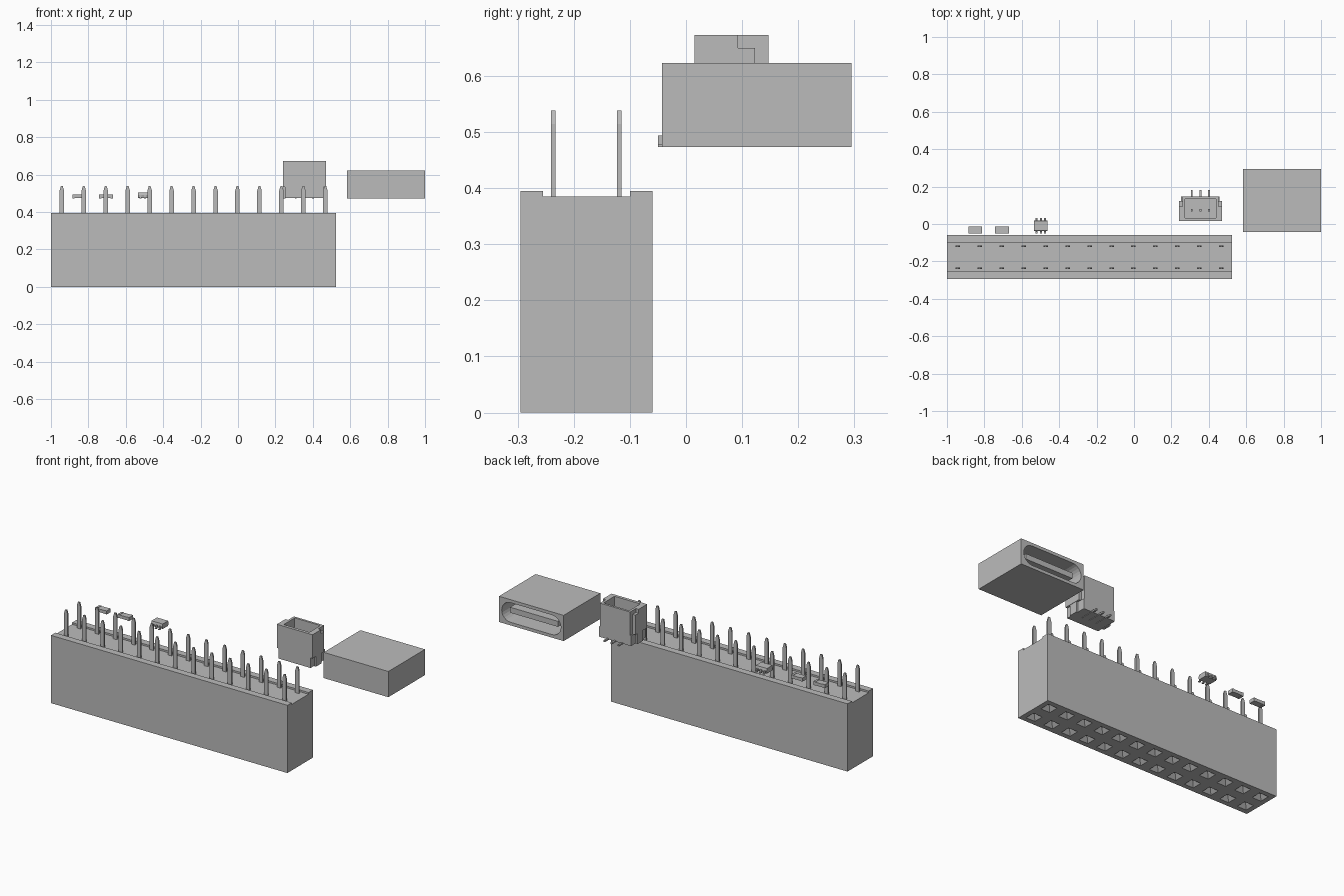
import bpy, bmesh, math
from mathutils import Vector

if "Cube" in bpy.data.objects:
    bpy.data.objects.remove(bpy.data.objects["Cube"], do_unlink=True)

grey = bpy.data.materials.new("neutral grey")
grey.use_nodes = True
colour = (0.5, 0.5, 0.5, 1)
grey.diffuse_color = colour
grey.node_tree.nodes["Principled BSDF"].inputs["Base Color"].default_value = colour


def finish(name, bm):
    bmesh.ops.recalc_face_normals(bm, faces=bm.faces)
    mesh = bpy.data.meshes.new(name)
    bm.to_mesh(mesh)
    bm.free()
    mesh.materials.append(grey)
    ob = bpy.data.objects.new(name, mesh)
    bpy.context.collection.objects.link(ob)
    return ob


def add_box(bm, x, y, z):
    """Box from (min, max) pairs."""
    verts = bmesh.ops.create_cube(bm, size=1)["verts"]
    for v in verts:
        v.co = Vector([(lo + hi) / 2 + c * (hi - lo) for c, (lo, hi) in zip(v.co, (x, y, z))])


def boxes(name, *items):
    bm = bmesh.new()
    for item in items:
        add_box(bm, *item)
    return finish(name, bm)


def add_prism(bm, points, push):
    """Extrude a closed outline along a vector."""
    face = bm.faces.new([bm.verts.new(p) for p in points])
    out = bmesh.ops.extrude_face_region(bm, geom=[face])["geom"]
    bmesh.ops.translate(bm, vec=push, verts=[g for g in out if isinstance(g, bmesh.types.BMVert)])


def cut(ob, cutter):
    """Subtract the cutter, keep the result as plain mesh."""
    cutter.hide_render = True
    mod = ob.modifiers.new("cut", "BOOLEAN")
    mod.operation, mod.solver, mod.object = "DIFFERENCE", "EXACT", cutter
    bpy.context.view_layer.update()
    mesh = bpy.data.meshes.new_from_object(ob.evaluated_get(bpy.context.evaluated_depsgraph_get()))
    ob.modifiers.clear()
    ob.data = mesh
    bpy.data.objects.remove(cutter, do_unlink=True)


# Pin header: body with a shallow channel along the top
columns = [-0.942 + 0.1174 * i for i in range(13)]
rows = (-0.237, -0.119)
bm = bmesh.new()
outline = [(-0.295, 0), (-0.06, 0), (-0.06, 0.395), (-0.1, 0.395),
           (-0.1, 0.385), (-0.255, 0.385), (-0.255, 0.395), (-0.295, 0.395)]
add_prism(bm, [(-1, y, z) for y, z in outline], (1.525, 0, 0))
header = finish("header_body", bm)

# Funnel-shaped sockets on the underside
bm = bmesh.new()
for x in columns:
    for y in rows:
        rings = []
        for half, z in ((0.034, -0.005), (0.007, 0.025)):
            rings.append([bm.verts.new((x + sx * half, y + sy * half, z))
                          for sx, sy in ((-1, -1), (1, -1), (1, 1), (-1, 1))])
        low, high = rings
        bm.faces.new(low)
        bm.faces.new(high)
        for i in range(4):
            j = (i + 1) % 4
            bm.faces.new((low[i], low[j], high[j], high[i]))
cut(header, finish("socket_cutter", bm))

# Flat pins with tapered tips
bm = bmesh.new()
pin = [(-0.012, 0.37), (0.012, 0.37), (0.012, 0.514), (0.005, 0.538), (-0.005, 0.538), (-0.012, 0.514)]
for x in columns:
    for y in rows:
        add_prism(bm, [(x + px, y - 0.004, pz) for px, pz in pin], (0, 0.008, 0))
finish("header_pins", bm)

# Wide socket: block with a rounded slot and a tongue
block = boxes("port_block", ((0.583, 1.0), (-0.043, 0.295), (0.473, 0.623)))
cx, cz, radius, reach = 0.7915, 0.548, 0.057, 0.134
bm = bmesh.new()
ring = []
for side, start in ((1, -90), (-1, 90)):
    for i in range(13):
        a = math.radians(start + 15 * i)
        ring.append((cx + side * reach + radius * math.cos(a), 0.02, cz + radius * math.sin(a)))
add_prism(bm, ring, (0, 0.3, 0))
cut(block, finish("slot_cutter", bm))
boxes("port_tongue", ((cx - 0.154, cx + 0.154), (0.01, 0.27), (cz - 0.016, cz + 0.016)))

# Small three-way connector: open-topped shell with side notches
mid = 0.355
shell = boxes("connector_shell", ((0.24, 0.47), (0.015, 0.147), (0.476, 0.673)))
cut(shell, boxes("cavity_cutter", ((0.272, 0.438), (0.033, 0.134), (0.51, 0.7))))
for s in (-1, 1):
    def span(a, b):
        return tuple(sorted((mid + s * a, mid + s * b)))
    cut(shell, boxes("upper_notch", (span(0.097, 0.13), (0.093, 0.16), (0.65, 0.7))))
    cut(shell, boxes("rear_notch", (span(0.097, 0.13), (0.123, 0.16), (0.535, 0.66))))
    cut(shell, boxes("lower_notch", (span(0.103, 0.13), (0.0, 0.16), (0.46, 0.535))))
    boxes("solder_tab", (span(0.1, 0.113), (0.05, 0.1), (0.473, 0.545)))

# Connector contacts: upright in the cavity, foot out of the back
contacts = []
for i in (-1, 0, 1):
    x = (mid + i * 0.0462 - 0.005, mid + i * 0.0462 + 0.005)
    contacts += [(x, (0.066, 0.08), (0.5, 0.62)), (x, (0.07, 0.182), (0.473, 0.482))]
boxes("connector_contacts", *contacts)

# Two chip parts with end caps
for x in (-0.849, -0.705):
    y, z = (-0.05, -0.013), (0.473, 0.494)
    boxes("chip_body", ((x - 0.026, x + 0.026), y, (0.4745, 0.4925)))
    boxes("chip_caps", *[((x + a, x + b), y, z) for a, b in ((-0.037, -0.024), (0.024, 0.037))])

# Six-lead chip with chamfered body and stepped leads
cx, cy = -0.498, -0.009
bm = bmesh.new()
side = [(-0.025, 0.476), (0.025, 0.476), (0.029, 0.49), (0.025, 0.505), (-0.025, 0.505), (-0.029, 0.49)]
add_prism(bm, [(cx - 0.036, cy + y, z) for y, z in side], (0.072, 0, 0))
finish("small_chip_body", bm)
bm = bmesh.new()
lead = [(0.02, 0.492), (0.034, 0.492), (0.034, 0.478), (0.041, 0.478),
        (0.041, 0.473), (0.029, 0.473), (0.029, 0.487), (0.02, 0.487)]
for i in (-1, 0, 1):
    for s in (-1, 1):
        add_prism(bm, [(cx + i * 0.023 - 0.005, cy + s * y, z) for y, z in lead], (0.01, 0, 0))
finish("small_chip_leads", bm)
